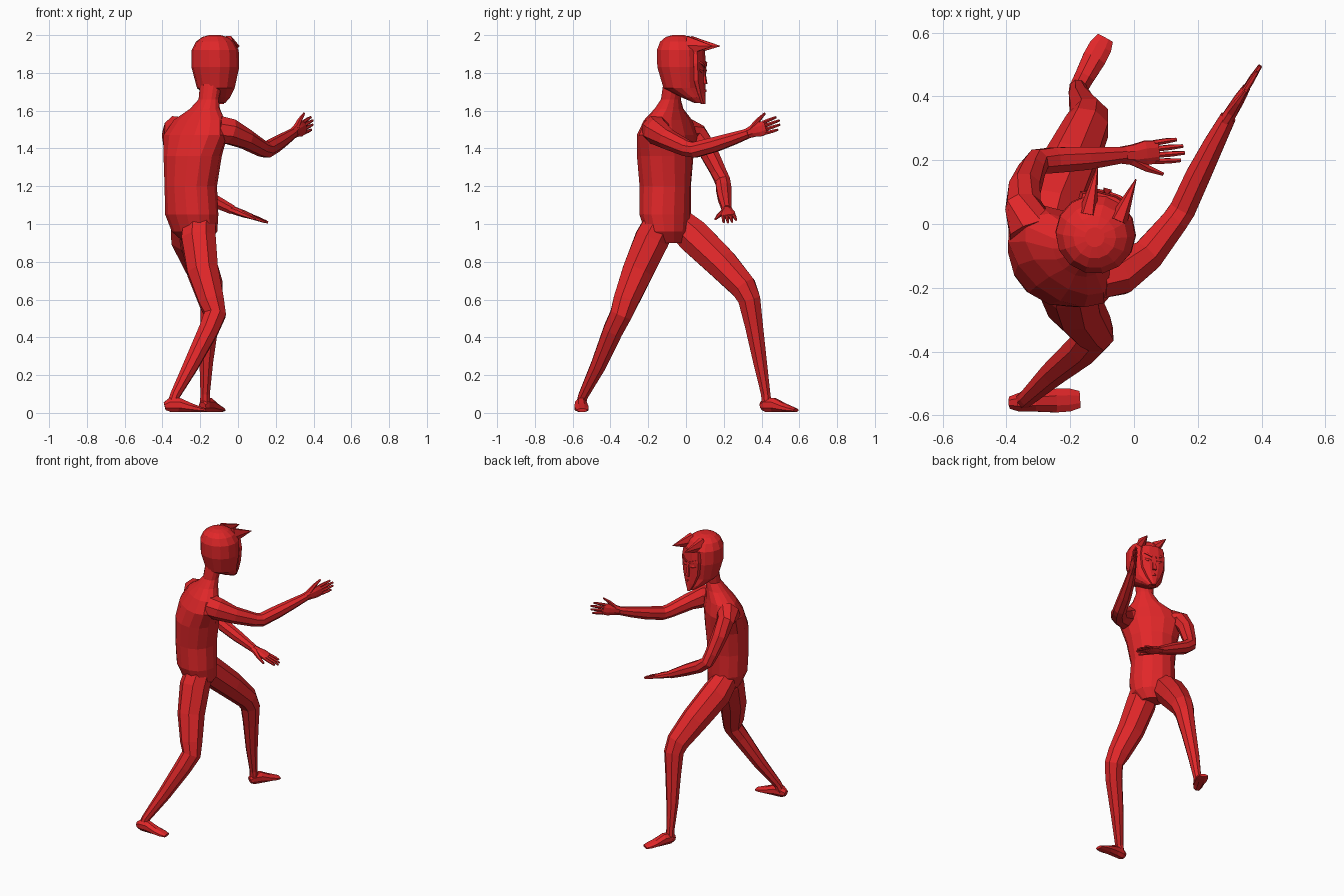
import bpy, bmesh, math
from mathutils import Vector as V

red = bpy.data.materials.new("red")
red.diffuse_color = (0.75, 0.02, 0.022, 1)


def loft(name, rings, side, n=8, axis=None):
    """Skin rings (x, y, z, half width, half depth) along a path; flat shaded."""
    bm = bmesh.new()
    pts = [V(r[:3]) for r in rings]
    loops = []
    for i, r in enumerate(rings):
        t = V(axis) if axis else pts[min(i + 1, len(pts) - 1)] - pts[max(i - 1, 0)]
        t.normalize()
        s = V(side)
        s = (s - t * s.dot(t)).normalized()
        d = t.cross(s)
        ra, rb = r[3] * 1.03, r[-1] * 1.03
        loops.append([bm.verts.new(pts[i] + s * ra * math.cos(a) + d * rb * math.sin(a))
                      for a in (2 * math.pi * (k + 0.5) / n for k in range(n))])
    for a, b in zip(loops, loops[1:]):
        for k in range(n):
            m = (k + 1) % n
            bm.faces.new((a[k], a[m], b[m], b[k]))
    bm.faces.new(loops[0][::-1])
    bm.faces.new(loops[-1])
    bmesh.ops.recalc_face_normals(bm, faces=bm.faces)
    me = bpy.data.meshes.new(name)
    bm.to_mesh(me)
    bm.free()
    me.materials.append(red)
    ob = bpy.data.objects.new(name, me)
    bpy.context.collection.objects.link(ob)
    return ob


# Torso, turned toward +x +y
loft("torso", [(-.22, -.08, .9, .07, .05), (-.23, -.1, .96, .125, .105),
               (-.245, -.11, 1.05, .145, .125), (-.25, -.11, 1.2, .138, .13),
               (-.24, -.11, 1.36, .16, .135), (-.225, -.1, 1.47, .195, .12),
               (-.205, -.095, 1.55, .16, .09), (-.175, -.09, 1.61, .085, .065),
               (-.155, -.08, 1.66, .055, .048), (-.14, -.06, 1.76, .06, .055)],
     (.76, -.65, 0), 14, (0, 0, 1))

# Head, with its own frame
R, F = V((.97, -.26, 0)), V((.26, .97, 0))
HC = V((-.12, -.03, 0))


def at(r, f, z):
    return tuple(HC + R * r + F * f + V((0, 0, z)))


loft("head", [at(0, .1, 1.64) + (.025, .02), at(0, .065, 1.67) + (.06, .055),
              at(0, .01, 1.72) + (.097, .098), at(0, 0, 1.83) + (.123, .12),
              at(0, -.003, 1.92) + (.121, .12), at(0, -.008, 1.965) + (.098, .098),
              at(0, -.012, 1.99) + (.065, .065), at(0, -.012, 2.0) + (.03, .03)],
     R, 14, (0, 0, 1))

# Face mask with beard, nose, brows and eyes
loft("face_mask", [at(0, .125, 1.635) + (.012, .013), at(0, .115, 1.69) + (.045, .02),
                   at(0, .105, 1.76) + (.075, .027), at(0, .105, 1.85) + (.085, .027),
                   at(0, .1, 1.92) + (.075, .027)], R, 8, (0, 0, 1))
loft("nose", [at(0, .135, 1.74) + (.018, .014), at(0, .133, 1.76) + (.016, .012),
              at(0, .125, 1.84) + (.008, .008)], R, 4, (0, 0, 1))
loft("mouth", [at(-.03, .118, 1.7) + (.006,), at(0, .136, 1.705) + (.009,),
               at(.03, .118, 1.7) + (.006,)], (0, 0, 1), 4)
for s, tag in ((-1, "left"), (1, "right")):
    loft(tag + "_eye", [at(s * .018, .128, 1.81) + (.006,), at(s * .04, .126, 1.812) + (.014, .008),
                        at(s * .06, .118, 1.82) + (.006,)], (0, 0, 1), 6)
    loft(tag + "_brow", [at(s * .012, .132, 1.835) + (.008,), at(s * .045, .128, 1.85) + (.009,),
                         at(s * .075, .11, 1.865) + (.005,)], (0, 0, 1), 4)

# Horns
for tag, a, b in (("left", (-.145, .03, 1.945), (-.115, .18, 1.942)),
                  ("right", (-.05, .01, 1.945), (.006, .14, 1.942))):
    loft(tag + "_horn", [a + (.055, .03), b + (.002, .002)], (0, 0, 1), 6)

# Arms
loft("extended_arm", [(-.1, -.16, 1.5, .075), (-.045, -.155, 1.49, .07), (.04, -.1, 1.45, .054),
                      (.125, .005, 1.4, .044), (.152, .045, 1.392, .043), (.2, .15, 1.42, .041),
                      (.25, .25, 1.452, .034), (.295, .335, 1.482, .026)], (0, 0, 1))
loft("bent_arm", [(-.32, -.02, 1.5, .075), (-.348, .06, 1.475, .056), (-.342, .115, 1.39, .051),
                  (-.32, .17, 1.28, .043), (-.302, .195, 1.225, .041), (-.25, .2, 1.185, .042),
                  (-.15, .206, 1.135, .038), (-.03, .217, 1.075, .026)], (0, 1, 0))


def hand(tag, wrist, fwd, side):
    """Flat open hand; side points toward the thumb."""
    w, f = V(wrist), V(fwd).normalized()
    s = V(side)
    s = (s - f * s.dot(f)).normalized()

    def p(a, b, *r):
        return tuple(w + f * a + s * b) + r
    loft(tag + "_palm", [p(-.02, 0, .026, .022), p(.03, .003, .034, .02),
                         p(.07, 0, .04, .018), p(.112, 0, .037, .013)], s)
    for k, length in enumerate((.075, .09, .085, .065)):
        b = .029 - k * .0193
        loft(f"{tag}_finger_{k + 1}", [p(.1, b, .0095), p(.11 + length / 2, b * 1.1, .009),
                                       p(.11 + length, b * 1.15, .006)], s, 6)
    loft(tag + "_thumb", [p(.025, .018, .018), p(.075, .05, .012), p(.125, .072, .006)], s, 6)


hand("extended_hand", (.295, .335, 1.482), (.1, .16, .055), (.02, -.05, 1))
hand("bent_hand", (-.03, .217, 1.075), (.2, .018, -.07), (0, -1, -.1))

# Legs
loft("front_leg", [(-.285, -.06, 1.03, .075), (-.265, .04, .935, .095), (-.2, .19, .79, .087),
                   (-.148, .305, .665, .072), (-.14, .335, .6, .062), (-.152, .36, .46, .05),
                   (-.168, .392, .27, .038), (-.174, .422, .1, .026), (-.175, .428, .04, .028)],
     (1, 0, 0))
loft("back_leg", [(-.205, -.12, 1.04, .085), (-.21, -.18, .92, .095), (-.187, -.255, .75, .086),
                  (-.14, -.32, .59, .07), (-.122, -.345, .52, .06), (-.155, -.385, .44, .055),
                  (-.25, -.465, .25, .042), (-.335, -.545, .09, .027), (-.35, -.557, .04, .028)],
     (.7, -.7, 0))


# Feet
def foot(name, heel, toe):
    h, t = V(heel), V(toe)
    s = (t - h).cross(V((0, 0, 1)))
    prof = ((0, .035, .02, .022), (.12, .042, .03, .038), (.35, .042, .033, .039),
            (.65, .027, .039, .024), (.85, .019, .038, .016), (1, .014, .028, .009))
    loft(name, [tuple(h.lerp(t, k))[:2] + (z, w, d) for k, z, w, d in prof], s, 8)


foot("front_foot", (-.188, .4, 0), (-.09, .583, 0))
foot("back_foot", (-.388, -.56, 0), (-.17, -.55, 0))
